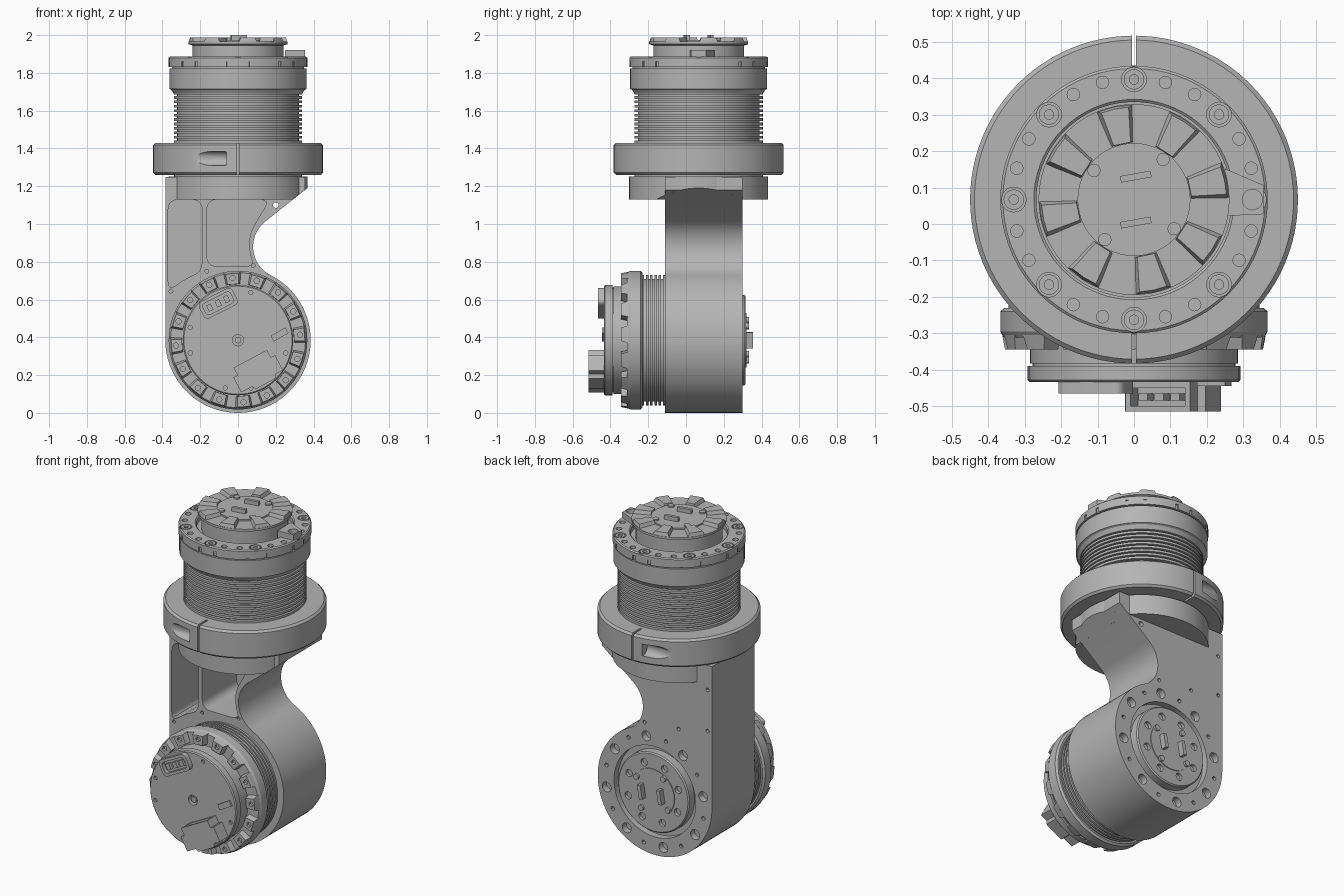
import bpy, bmesh
from math import cos, sin, pi, radians
from mathutils import Matrix, Vector

cube = bpy.data.objects.get("Cube")
if cube:
    bpy.data.objects.remove(cube)

grey = bpy.data.materials.new("machined grey")
grey.use_nodes = True
TONE = (0.46, 0.46, 0.46, 1)
grey.diffuse_color = TONE
grey.node_tree.nodes["Principled BSDF"].inputs["Base Color"].default_value = TONE

# Local frames: upper motor axis points up, lower motor axis points forward
UP = Matrix.Translation((0, 0.067, 0))
FWD = Matrix.Translation((0, 0, 0.385)) @ Matrix.Rotation(pi / 2, 4, 'X')
BACK = Matrix.Translation((0, 0, 0.385)) @ Matrix.Rotation(pi, 4, 'Z') @ Matrix.Rotation(pi / 2, 4, 'X')
SIDE = Matrix.Rotation(pi / 2, 4, 'X')


def polar(r, deg):
    return r * cos(radians(deg)), r * sin(radians(deg))


def finish(name, bm):
    bmesh.ops.recalc_face_normals(bm, faces=bm.faces)
    mesh = bpy.data.meshes.new(name)
    bm.to_mesh(mesh)
    bm.free()
    ob = bpy.data.objects.new(name, mesh)
    bpy.context.collection.objects.link(ob)
    mesh.materials.append(grey)
    return ob


def lathe(name, profile, frame, steps=72):
    bm = bmesh.new()
    vs = [bm.verts.new((r, 0, h)) for r, h in profile]
    es = [bm.edges.new(p) for p in zip(vs, vs[1:])]
    bmesh.ops.spin(bm, geom=vs + es, cent=(0, 0, 0), axis=(0, 0, 1),
                   angle=2 * pi, steps=steps, use_merge=True)
    bmesh.ops.remove_doubles(bm, verts=bm.verts, dist=1e-5)
    bm.transform(frame)
    return finish(name, bm)


def cyl(bm, frame, x, y, r, h0, h1, sides=20):
    bmesh.ops.create_cone(bm, cap_ends=True, segments=sides, radius1=r, radius2=r, depth=h1 - h0,
                          matrix=frame @ Matrix.Translation((x, y, (h0 + h1) / 2)))


def box(bm, frame, x, y, sx, sy, h0, h1, deg=0):
    m = frame @ Matrix.Translation((x, y, (h0 + h1) / 2)) @ Matrix.Rotation(radians(deg), 4, 'Z')
    bmesh.ops.create_cube(bm, size=1, matrix=m @ Matrix.Diagonal((sx, sy, h1 - h0, 1)))


def loft(bm, frame, low, high, h0, h1):
    a = [bm.verts.new(frame @ Vector((x, y, h0))) for x, y in low]
    b = [bm.verts.new(frame @ Vector((x, y, h1))) for x, y in high]
    bm.faces.new(a)
    bm.faces.new(b)
    for i in range(len(a)):
        j = (i + 1) % len(a)
        bm.faces.new((a[i], a[j], b[j], b[i]))


def rounded(pts, r):
    out = []
    for i, p in enumerate(pts):
        p, a, b = Vector(p), Vector(pts[i - 1]), Vector(pts[(i + 1) % len(pts)])
        s = p + (a - p).normalized() * min(r, (a - p).length * 0.45)
        e = p + (b - p).normalized() * min(r, (b - p).length * 0.45)
        for k in range(7):
            t = k / 6
            out.append(tuple(s * (1 - t) ** 2 + p * 2 * t * (1 - t) + e * t * t))
    return out


def teeth(bm, frame, count, r0, r1, half, h0, h1, shift=0):
    for k in range(count):
        a = shift + 360 * k / count
        ring = lambda w, r: [polar(r0, a - w), polar(r, a - w), polar(r, a), polar(r, a + w), polar(r0, a + w)]
        loft(bm, frame, ring(half, r1), ring(half * 0.75, r1 - 0.008), h0, h1)


def cut(target, bm):
    tool = finish("cutter", bm)
    tool.hide_render = True
    mod = target.modifiers.new("cut", 'BOOLEAN')
    mod.operation, mod.solver, mod.object = 'DIFFERENCE', 'EXACT', tool
    bpy.context.view_layer.objects.active = target
    bpy.ops.object.modifier_apply(modifier=mod.name)
    bpy.data.objects.remove(tool)


def ribs(h0, h1, n, r_in, r_out):
    p = (h1 - h0) / n
    prof = [(0, h0)]
    for k in range(n):
        b = h0 + k * p
        prof += [(r_in, b), (r_in, b + p * 0.4), (r_out, b + p * 0.4), (r_out, b + p)]
    return prof + [(0, h1)]


# Arm housing: round lower barrel, straight side, curved neck and slanted shoulder
outline = [(-0.385, 1.25)]
outline += [(x, y + 0.385) for x, y in (polar(0.385, 180 + 243.2 * k / 48) for k in range(49))]
outline += [(x + 0.25, y + 0.88) for x, y in (polar(0.17, 243.2 - 114.7 * k / 20) for k in range(1, 21))]
outline += [(0.355, 1.18), (0.355, 1.25)]
bm = bmesh.new()
loft(bm, SIDE, outline, outline, -0.30, 0.11)
arm = finish("arm_housing", bm)

bm = bmesh.new()
left_pocket = [(-0.37, 1.13), (-0.19, 1.13), (-0.19, 0.75), (-0.28, 0.71), (-0.37, 0.645)]
right_pocket = [(-0.165, 1.13), (0.17, 1.13), (0.10, 1.02), (0.06, 0.94), (0.06, 0.85), (0.085, 0.775), (-0.165, 0.775)]
for pocket in (left_pocket, right_pocket):
    pts = rounded(pocket, 0.06)
    loft(bm, SIDE, pts, pts, -0.22, 0.2)
cyl(bm, SIDE, 0.2, 1.1, 0.015, -0.4, 0.2)
cut(arm, bm)

# Back recess, bolt holes and small screw holes
bm = bmesh.new()
cyl(bm, BACK, 0, 0, 0.275, 0.26, 0.4, 64)
for k in range(8):
    cyl(bm, BACK, *polar(0.33, 45 * k + 10), 0.03, 0.26, 0.4)
    cyl(bm, BACK, *polar(0.335, 45 * k + 32), 0.012, 0.28, 0.4, 12)
for x, z in ((-0.355, 1.1), (-0.355, 0.85), (-0.16, 0.81), (0.07, 0.79)):
    cyl(bm, SIDE, x, z, 0.011, -0.4, -0.28, 12)
for x, z in ((-0.355, 0.645), (-0.165, 0.75), (0.08, 0.78)):
    cyl(bm, SIDE, x, z, 0.01, 0.09, 0.2, 12)
cut(arm, bm)

# Back output disc
disc = lathe("back_disc", [(0, 0.2), (0.24, 0.2), (0.24, 0.308), (0.233, 0.315), (0, 0.315)], BACK)
bm = bmesh.new()
for k in range(8):
    cyl(bm, BACK, *polar(0.18, 45 * k + 20), 0.022, 0.295, 0.4)
cut(disc, bm)
bm = bmesh.new()
cyl(bm, BACK, 0, 0, 0.145, 0.31, 0.32, 48)
for s in (-1, 1):
    box(bm, BACK, s * 0.065, 0, 0.022, 0.085, 0.31, 0.355, 10)
for k in range(4):
    cyl(bm, BACK, *polar(0.13, 55 + 90 * k), 0.017, 0.31, 0.333)
finish("back_tabs_and_screws", bm)

# Collar below the clamp, trimmed by the shoulder slope
collar = lathe("collar", [(0, 1.13), (0.368, 1.13), (0.368, 1.252), (0.34, 1.252), (0.34, 1.28), (0, 1.28)], UP)
bm = bmesh.new()
slope = [(0.143, 1.012), (0.6, 1.374), (0.6, 1.0)]
loft(bm, SIDE, slope, slope, -0.7, 0.6)
cut(collar, bm)

# Split clamp ring
clamp = lathe("clamp_ring", [(0, 1.26), (0.438, 1.26), (0.45, 1.272), (0.45, 1.418), (0.438, 1.43), (0, 1.43)], UP, 96)
bm = bmesh.new()
for s in (-1, 1):
    box(bm, UP, 0, s * 0.45, 0.012, 0.17, 1.2, 1.5)
cut(clamp, bm)
bm = bmesh.new()
lay = UP @ Matrix.Translation((0, 0, 1.347)) @ Matrix.Rotation(pi / 2, 4, 'Y')
for s in (-1, 1):
    cyl(bm, lay, 0, s * 0.432, 0.038, -0.25, -0.062)
cut(clamp, bm)

# Upper motor: ribbed sleeve, cap, bolted flange, toothed hub
lathe("upper_ribbed_sleeve", ribs(1.42, 1.70, 12, 0.322, 0.34), UP)
lathe("upper_cap", [(0, 1.69), (0.34, 1.69), (0.352, 1.71), (0.363, 1.715), (0.363, 1.822),
                    (0.35, 1.822), (0.35, 1.84), (0, 1.84)], UP)
flange = lathe("upper_flange", [(0, 1.83), (0.367, 1.83), (0.367, 1.88), (0.36, 1.886), (0.275, 1.886),
                                (0.268, 1.88), (0.268, 1.85), (0, 1.85)], UP)
bm = bmesh.new()
for k in range(8):
    cyl(bm, UP, *polar(0.33, 45 * k), 0.034, 1.868, 1.95)
    for d in (15, 30):
        cyl(bm, UP, *polar(0.333, 45 * k + d), 0.017, 1.86, 1.95, 16)
    for d in (8, 37):
        box(bm, UP, *polar(0.37, 45 * k + d), 0.02, 0.018, 1.82, 1.86, 45 * k + d)
cut(flange, bm)
for k in range(1, 8):
    lathe("flange_bolt", [(0, 1.872), (0.013, 1.872), (0.013, 1.886), (0.028, 1.886), (0.028, 1.86)],
          UP @ Matrix.Translation((*polar(0.33, 45 * k), 0)), 16)
lathe("upper_hub", [(0, 1.84), (0.24, 1.84), (0.24, 1.945), (0.262, 1.952), (0.262, 1.966), (0, 1.966)], UP)
bm = bmesh.new()
teeth(bm, UP, 8, 0.158, 0.262, 11.5, 1.96, 1.987, 12)
cyl(bm, UP, 0, 0, 0.155, 1.96, 1.975, 48)
for s in (-1, 1):
    box(bm, UP, 0.005, s * 0.063, 0.085, 0.018, 1.97, 2.0, 10)
for k in range(4):
    cyl(bm, UP, *polar(0.136, 54 + 90 * k), 0.018, 1.97, 1.984)
finish("upper_teeth_and_tabs", bm)

# Connector on the flange
bm = bmesh.new()
loft(bm, UP, *[[(0.25, -0.045), (0.355, -0.04), (0.355, 0.04), (0.25, 0.085)]] * 2, 1.87, 1.92)
plug = finish("flange_connector", bm)
bm = bmesh.new()
cyl(bm, UP, 0.325, 0, 0.028, 1.895, 1.95)
cut(plug, bm)

# Lower motor: ribbed sleeve, toothed flange, cover plate
lathe("lower_ribbed_sleeve", ribs(0.10, 0.235, 6, 0.325, 0.345), FWD)
lathe("lower_flange", [(0, 0.23), (0.355, 0.23), (0.367, 0.24), (0.367, 0.295), (0.357, 0.312), (0, 0.312)], FWD)
bm = bmesh.new()
teeth(bm, FWD, 16, 0.298, 0.362, 7.5, 0.305, 0.345, 5)
lower_teeth = finish("lower_teeth", bm)
bm = bmesh.new()
for k in range(16):
    cyl(bm, FWD, *polar(0.33, 5 + 22.5 * k), 0.014, 0.33, 0.4, 12)
cut(lower_teeth, bm)
cover = lathe("cover_plate", [(0, 0.30), (0.285, 0.30), (0.285, 0.383), (0.278, 0.383), (0.278, 0.39),
                              (0.292, 0.39), (0.292, 0.428), (0.286, 0.434), (0, 0.434)], FWD)
bm = bmesh.new()
cyl(bm, FWD, 0, 0, 0.03, 0.40, 0.5)
for a in (75, 165, 195, 255, 285, 345):
    cyl(bm, FWD, *polar(0.262, a), 0.011, 0.42, 0.5, 12)
cut(cover, bm)
bm = bmesh.new()
cyl(bm, FWD, 0, 0, 0.017, 0.39, 0.428, 12)
box(bm, FWD, 0.22, 0.03, 0.09, 0.034, 0.42, 0.445, 30)
finish("cover_details", bm)

# Small socket with three pins
SOCK = FWD @ Matrix.Translation((-0.105, 0.195, 0)) @ Matrix.Rotation(radians(27), 4, 'Z')
rim = rounded([(-0.1, -0.05), (0.1, -0.05), (0.1, 0.05), (-0.1, 0.05)], 0.03)
bm = bmesh.new()
loft(bm, SOCK, rim, rim, 0.42, 0.465)
socket = finish("small_socket", bm)
bm = bmesh.new()
inner = [(x * 0.82, y * 0.66) for x, y in rim]
loft(bm, SOCK, inner, inner, 0.44, 0.5)
cut(socket, bm)
bm = bmesh.new()
for x in (-0.05, 0, 0.05):
    box(bm, SOCK, x, 0, 0.026, 0.036, 0.43, 0.46)
finish("socket_pins", bm)

# Large power connector, open on its upper side
PLUG = FWD @ Matrix.Translation((0.1, -0.165, 0)) @ Matrix.Rotation(radians(28), 4, 'Z')
bm = bmesh.new()
body = [(-0.125, -0.06), (-0.06, -0.06), (-0.05, -0.08), (0.07, -0.08), (0.08, -0.06), (0.125, -0.06),
        (0.125, 0.03), (0.1, 0.03), (0.1, 0.075), (-0.1, 0.075), (-0.1, 0.03), (-0.125, 0.03)]
loft(bm, PLUG, body, body, 0.42, 0.515)
power = finish("power_connector", bm)
bm = bmesh.new()
box(bm, PLUG, 0, 0.07, 0.17, 0.08, 0.45, 0.5)
cut(power, bm)
bm = bmesh.new()
for x in (-0.05, 0, 0.05):
    box(bm, PLUG, x, 0.045, 0.028, 0.045, 0.465, 0.485)
finish("power_pins", bm)

# Smooth shading with sharp machined edges
for ob in bpy.context.scene.objects:
    ob.select_set(ob.type == 'MESH')
bpy.ops.object.shade_smooth_by_angle(angle=radians(30))
